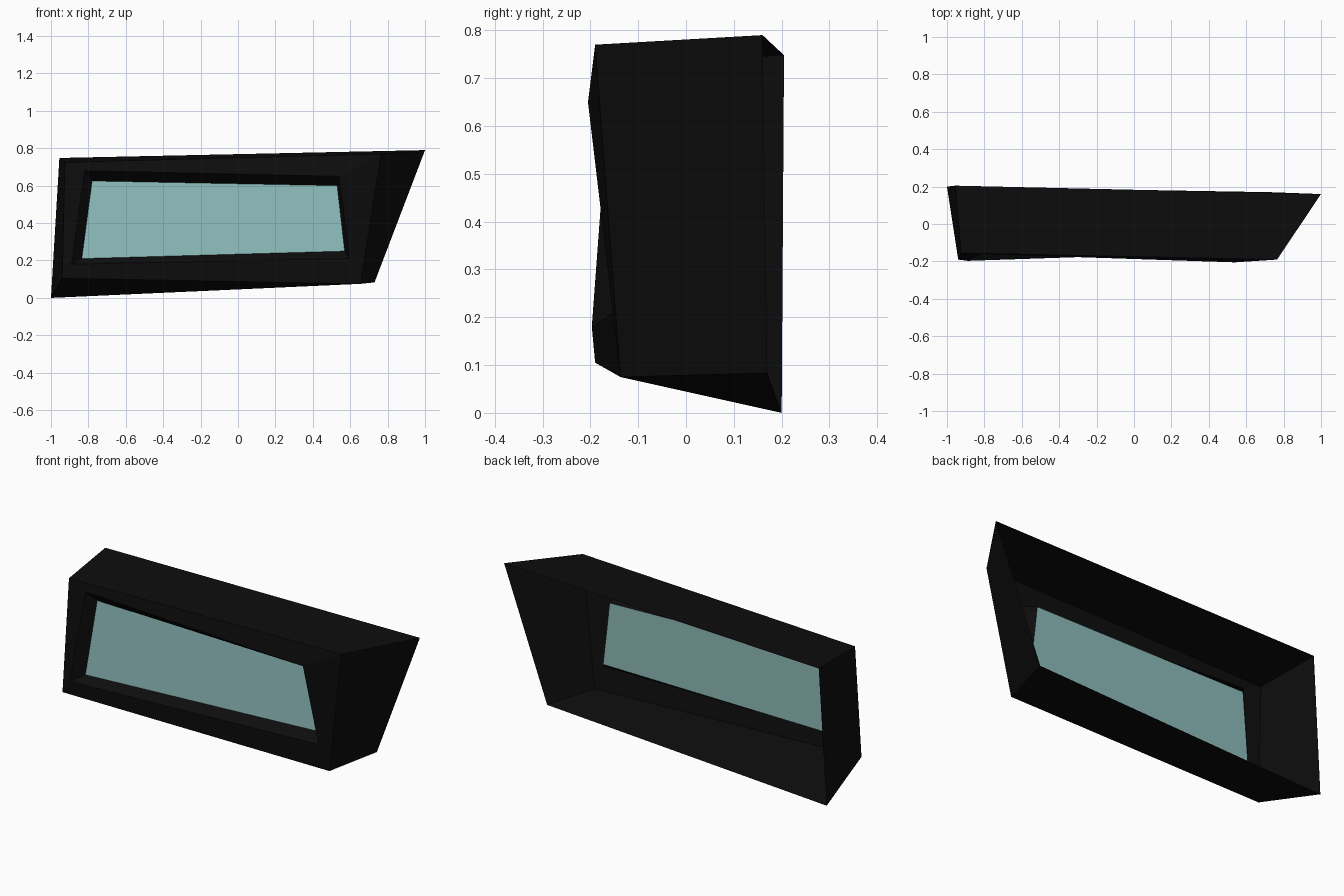
import bpy

cube = bpy.data.objects.get("Cube")
if cube:
    bpy.data.objects.remove(cube)


def material(name, rgb):
    m = bpy.data.materials.new(name)
    m.use_nodes = True
    m.diffuse_color = (*rgb, 1)
    m.node_tree.nodes["Principled BSDF"].inputs["Base Color"].default_value = (*rgb, 1)
    return m


def add_object(name, verts, faces, mat):
    mesh = bpy.data.meshes.new(name)
    mesh.from_pydata(verts, [], faces)
    mesh.materials.append(mat)
    obj = bpy.data.objects.new(name, mesh)
    bpy.context.collection.objects.link(obj)
    return obj


def band(name, outer, inner, mat):
    """Bridge two four-cornered rings with quads."""
    n = len(outer)
    faces = [(i, (i + 1) % n, n + (i + 1) % n, n + i) for i in range(n)]
    return add_object(name, outer + inner, faces, mat)


black = material("black_frame", (0.004, 0.004, 0.004))
teal = material("pale_teal_glass", (0.28, 0.53, 0.52))

# Corner rings: upper +x, upper -x, lower -x, lower +x
back_rim = [(1, .16, .79), (-.955, .205, .748), (-1, .2, 0), (.73, .17, .083)]
front_rim = [(.765, -.19, .77), (-.925, -.155, .725), (-.94, -.19, .105), (.655, -.137, .075)]
lip = [(.54, -.205, .65), (-.82, -.16, .68), (-.89, -.197, .18), (.595, -.147, .21)]
pane = [(.53, -.09, .6), (-.78, -.115, .625), (-.835, -.14, .21), (.57, -.09, .25)]

# Open-backed housing, front border, reveal and glass
band("outer_housing", back_rim, front_rim, black)
band("front_border", front_rim, lip, black)
band("window_reveal", lip, pane, black)
add_object("window_glass", pane, [(0, 1, 2, 3)], teal)
